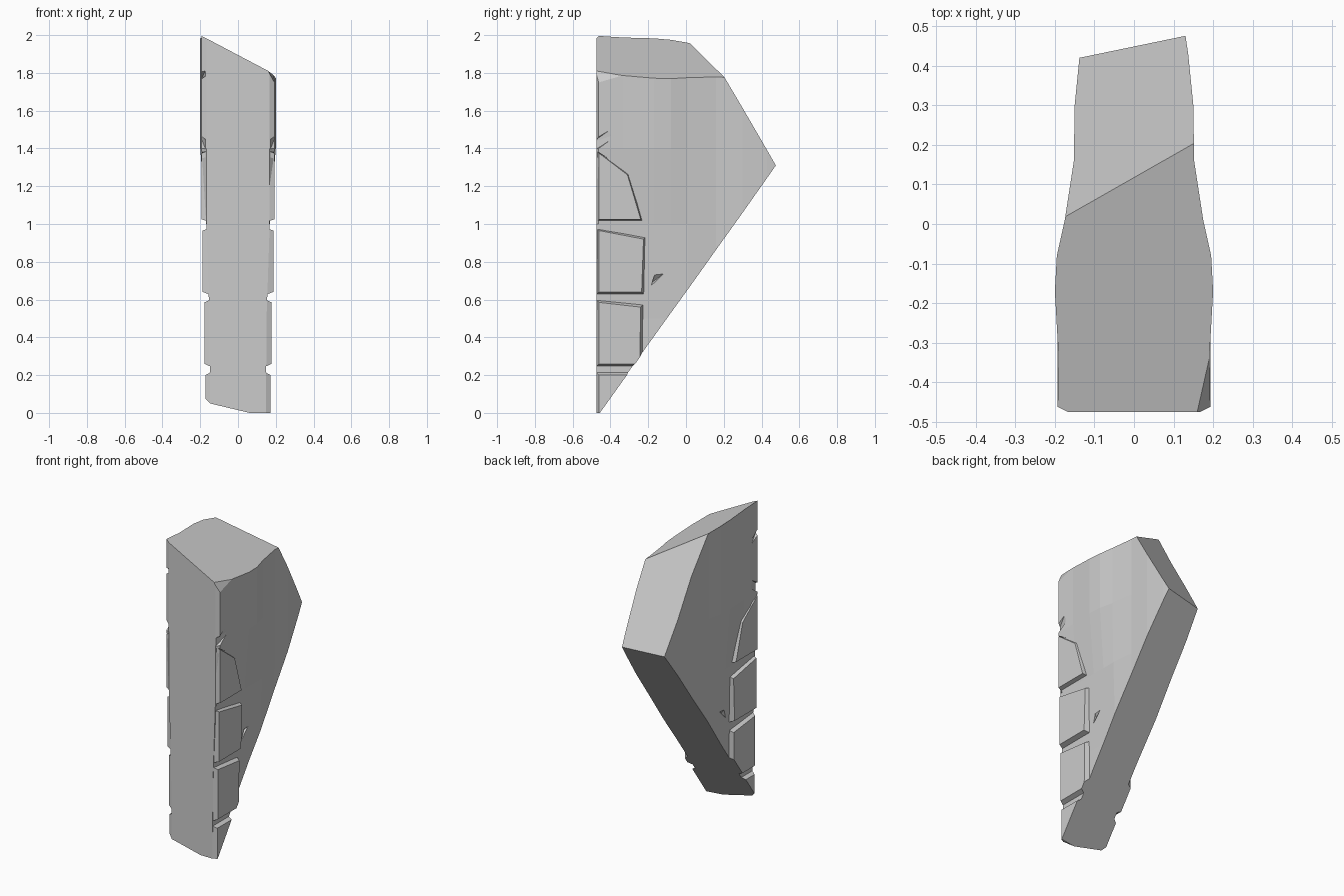
import bpy, bmesh
from mathutils import Vector

if "Cube" in bpy.data.objects:
    bpy.data.objects.remove(bpy.data.objects["Cube"])

# Broken planes of the slab: three points and a point that is inside
PLANES = [
    [(.127, .475, 1.31), (-.137, .43, 1.31), (.15, -.46, 0)],     # underside
    [(.145, .2, 1.78), (.127, .475, 1.31), (-.18, .01, 1.97)],    # upper back
    [(-.2, -.475, 2), (.17, -.475, 1.805), (.145, .2, 1.78)],     # sloping top
]
CORNER = [(.16, -.475, 1.81), (.19, -.33, 1.79), (.193, -.46, 1.75)]
INSIDE = Vector((0, -.1, 1.2))


def slice_off(bm, pts):
    a, b, c = map(Vector, pts)
    n = (b - a).cross(c - a).normalized()
    if n.dot(INSIDE - a) > 0:
        n = -n
    geom = bm.verts[:] + bm.edges[:] + bm.faces[:]
    res = bmesh.ops.bisect_plane(bm, geom=geom, plane_co=a, plane_no=n,
                                 clear_outer=True)
    edges = [e for e in res['geom_cut'] if isinstance(e, bmesh.types.BMEdge)]
    if edges:
        bmesh.ops.contextual_create(bm, geom=edges)


def finish(bm, name):
    bmesh.ops.recalc_face_normals(bm, faces=bm.faces[:])
    me = bpy.data.meshes.new(name)
    bm.to_mesh(me)
    bm.free()
    ob = bpy.data.objects.new(name, me)
    bpy.context.collection.objects.link(ob)
    return ob


def hull(pts, name, planes=()):
    bm = bmesh.new()
    for p in pts:
        bm.verts.new(p)
    bmesh.ops.convex_hull(bm, input=bm.verts[:])
    bmesh.ops.dissolve_limit(bm, angle_limit=.01, verts=bm.verts[:],
                             edges=bm.edges[:])
    for pl in planes:
        slice_off(bm, pl)
    return finish(bm, name)


# Slab core: horizontal half-width profile, thinned towards the bottom
PROFILE = [(-.475, .168), (-.462, .193), (-.33, .191), (-.17, .2), (-.08, .195),
           (.01, .175), (.16, .152), (.3, .15), (.43, .137), (.53, .122)]
bm = bmesh.new()
rings = []
for z, limit in [(0, .148), (.5, .151), (1, .168), (1.4, .2), (2.1, .2)]:
    side = [(min(w, limit), y) for y, w in PROFILE]
    loop = side + [(-x, y) for x, y in reversed(side)]
    rings.append([bm.verts.new((x, y, z)) for x, y in loop])
n = len(rings[0])
for lo, hi in zip(rings, rings[1:]):
    for i in range(n):
        j = (i + 1) % n
        bm.faces.new((lo[i], lo[j], hi[j], hi[i]))
bm.faces.new(rings[0])
bm.faces.new(rings[-1])
for pl in PLANES + [CORNER]:
    slice_off(bm, pl)
slab = finish(bm, "slab_core")

# Edge bricks: z bottom, z top front, z top back, y back bottom, y back top, x
BRICKS = [(0, .2, .2, -.24, -.24, .173), (.26, .585, .56, -.245, -.24, .178),
          (.64, .965, .92, -.235, -.225, .187), (1.025, 1.375, 1.26, -.24, -.31, .194)]
for s, label in ((1, "right"), (-1, "left")):
    for k, (z0, zf, zb, y0, y1, x) in enumerate(BRICKS):
        def rect(xx, g, yf):
            return [(s * xx, yf, max(z0 - g, 0)), (s * xx, y0 + g, max(z0 - g, 0)),
                    (s * xx, y1 + g, zb + g), (s * xx, yf, zf + g)]
        hull(rect(.1, .014, -.475) + rect(.147, .014, -.475) + rect(x, 0, -.461),
             f"edge_brick_{label}_{k + 1}", PLANES[:1])

# Chipped joints in the slab, given for the right side and mirrored
CHIPS = [
    [(.165, -.5, 1.38), (.165, -.5, 1.43), (.25, -.5, 1.36), (.25, -.5, 1.46),
     (.21, -.35, 1.535), (.21, -.33, 1.49)],
    [(.165, -.5, 1.37), (.165, -.5, 1.40), (.25, -.5, 1.365), (.25, -.5, 1.41),
     (.21, -.31, 1.255), (.21, -.31, 1.285)],
    [(.125, -.18, .69), (.2, -.19, .65), (.2, -.15, .78), (.2, -.05, .79)],
]
TOP_CHIP = [(.165, -.5, 1.80), (.165, -.5, 1.83), (.25, -.5, 1.77),
            (.25, -.5, 1.85), (.21, -.35, 1.70), (.21, -.36, 1.73)]
for s in (1, -1):
    for k, pts in enumerate(CHIPS + ([TOP_CHIP] if s < 0 else [])):
        cutter = hull([(s * x, y, z) for x, y, z in pts], f"chip_cutter_{k + 1}")
        cutter.hide_render = True
        cutter.display_type = 'WIRE'
        mod = slab.modifiers.new("chip", 'BOOLEAN')
        mod.operation = 'DIFFERENCE'
        mod.solver = 'EXACT'
        mod.object = cutter
